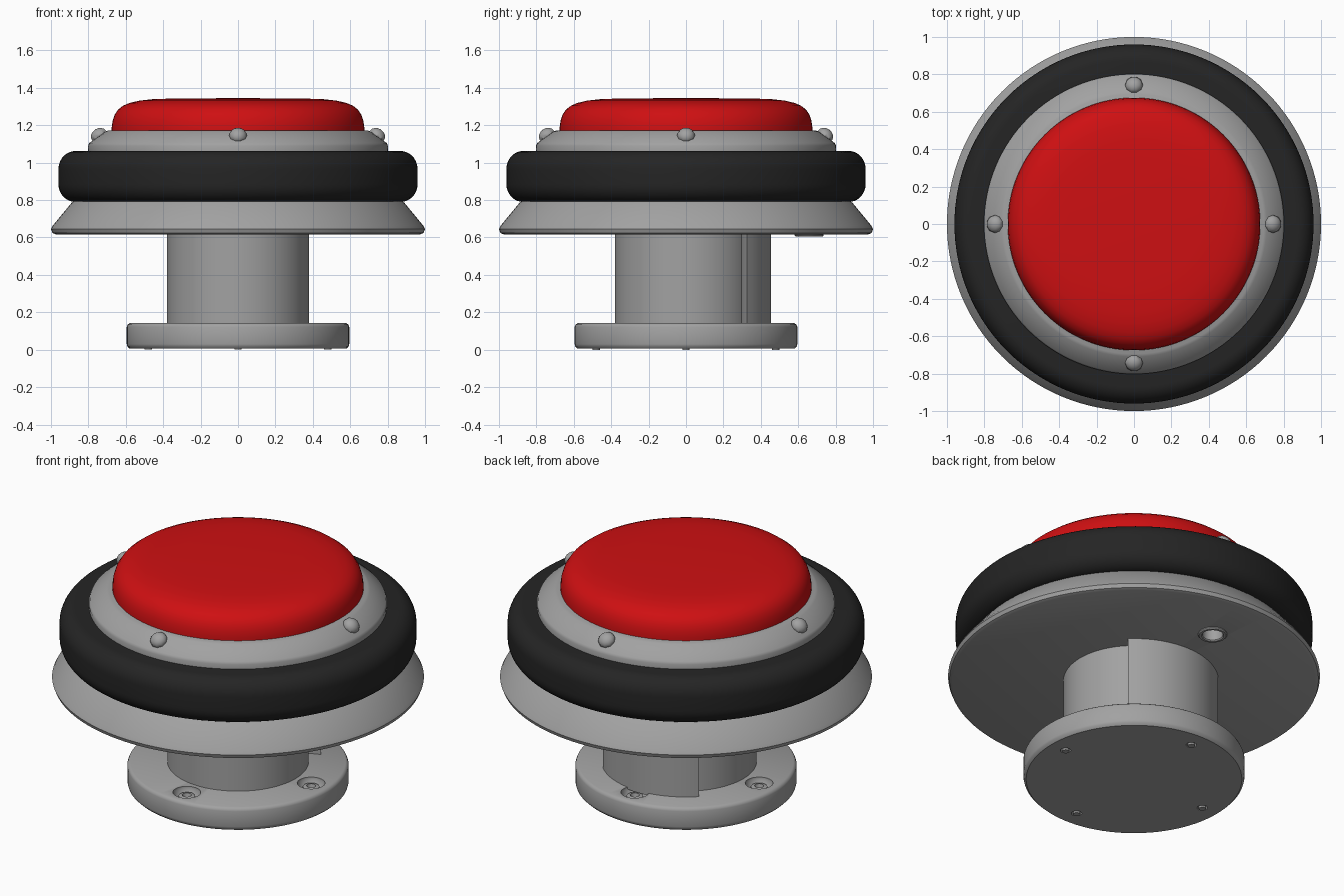
import bpy, bmesh, math
from mathutils import Matrix, Vector

if "Cube" in bpy.data.objects:
    bpy.data.objects.remove(bpy.data.objects["Cube"])

def mat(name, rgb):
    m = bpy.data.materials.new(name)
    m.diffuse_color = (*rgb, 1)
    m.use_nodes = True
    m.node_tree.nodes["Principled BSDF"].inputs["Base Color"].default_value = m.diffuse_color
    return m

GREY = mat("metal grey", (0.36, 0.36, 0.36))
BLACK = mat("rubber black", (0.018, 0.018, 0.018))
RED = mat("button red", (0.62, 0.005, 0.006))

def finish(name, bm, material, angle=35):
    bmesh.ops.recalc_face_normals(bm, faces=bm.faces)
    me = bpy.data.meshes.new(name)
    bm.to_mesh(me)
    bm.free()
    ob = bpy.data.objects.new(name, me)
    bpy.context.collection.objects.link(ob)
    me.materials.append(material)
    smooth(ob, angle)
    return ob

def smooth(ob, angle=35):
    bpy.ops.object.select_all(action='DESELECT')
    ob.select_set(True)
    bpy.context.view_layer.objects.active = ob
    bpy.ops.object.shade_smooth_by_angle(angle=math.radians(angle))

def lathe(name, profile, material, steps=96, at=(0, 0)):
    """Spin an (r, z) profile; ends on the axis close the shape."""
    bm = bmesh.new()
    rings = []
    for r, z in profile:
        if r == 0:
            rings.append([bm.verts.new((at[0], at[1], z))] * steps)
        else:
            rings.append([bm.verts.new((at[0] + r * math.cos(2 * math.pi * i / steps),
                                        at[1] + r * math.sin(2 * math.pi * i / steps), z))
                          for i in range(steps)])
    for a, b in zip(rings, rings[1:]):
        for i in range(steps):
            j = (i + 1) % steps
            bm.faces.new(list(dict.fromkeys((a[i], a[j], b[j], b[i]))))
    return finish(name, bm, material)

def cut(ob, cutter):
    mod = ob.modifiers.new("cut", 'BOOLEAN')
    mod.object, mod.operation, mod.solver = cutter, 'DIFFERENCE', 'EXACT'
    smooth(ob)
    bpy.ops.object.modifier_apply(modifier=mod.name)
    bpy.data.objects.remove(cutter)
    smooth(ob)

# Base flange with four countersunk screw holes
base = lathe("base_flange", [(0, 0.006), (0.58, 0.006), (0.592, 0.018), (0.595, 0.03),
                             (0.595, 0.122), (0.59, 0.134), (0.578, 0.142), (0, 0.142)], GREY)
for i in range(4):
    a = i * math.pi / 2
    p = (0.48 * math.cos(a), 0.48 * math.sin(a))
    cut(base, lathe("hole_cutter", [(0, -0.05), (0.028, -0.05), (0.028, 0.075), (0.055, 0.095),
                                    (0.075, 0.13), (0.075, 0.2), (0, 0.2)], GREY, 24, p))
    # Screw with a recessed socket
    lathe(f"base_screw_{i + 1}", [(0, 0.0), (0.02, 0.0), (0.02, 0.08), (0.05, 0.1), (0.045, 0.122),
                                  (0.025, 0.126), (0.02, 0.105), (0, 0.105)], GREY, 12, p)

# Round stem
lathe("stem", [(0, 0.13), (0.38, 0.13), (0.38, 0.63), (0, 0.63)], GREY)

# Raised curved rib on the back of the stem
bm = bmesh.new()
outline = [(0.24, 0.297)]
for i in range(25):
    a = math.radians(46 + 88 * i / 24)
    outline.append((0.455 * math.cos(a), 0.455 * math.sin(a)))
outline.append((-0.24, 0.297))
face = bm.faces.new([bm.verts.new((x, y, 0.13)) for x, y in outline])
top = bmesh.ops.extrude_face_region(bm, geom=[face])
bmesh.ops.translate(bm, vec=(0, 0, 0.5), verts=[g for g in top["geom"] if isinstance(g, bmesh.types.BMVert)])
finish("stem_back_rib", bm, GREY, 25)

# Flared skirt with a cable hole underneath
skirt = lathe("skirt", [(0, 0.617), (0.975, 0.617), (0.992, 0.624), (1.0, 0.645), (0.99, 0.664),
                        (0.89, 0.785), (0.87, 0.8), (0, 0.8)], GREY, 128)
cut(skirt, lathe("cable_cutter", [(0, 0.5), (0.06, 0.5), (0.06, 0.7), (0, 0.7)], GREY, 32, (0, 0.658)))
lathe("cable_hole_rim", [(0.055, 0.68), (0.055, 0.612), (0.06, 0.606), (0.073, 0.606),
                         (0.078, 0.612), (0.078, 0.63), (0.055, 0.68)], GREY, 32, (0, 0.658))

# Fat rubber ring
c = [math.radians(t) for t in range(0, 91, 10)]
low = [(0.87 + 0.09 * math.sin(t), 0.885 - 0.095 * math.cos(t)) for t in c]
high = [(0.87 + 0.09 * math.cos(t), 0.965 + 0.097 * math.sin(t)) for t in c]
lathe("rubber_ring", [(0, 0.79)] + low + high + [(0, 1.062)], BLACK, 128)

# Bevelled collar holding the button
lathe("collar", [(0, 1.05), (0.8, 1.05), (0.802, 1.09), (0.795, 1.105), (0.71, 1.165),
                 (0.695, 1.172), (0, 1.172)], GREY, 128)

# Collar screws, tilted to follow the bevel
for i in range(4):
    bm = bmesh.new()
    bmesh.ops.create_uvsphere(bm, u_segments=10, v_segments=8, radius=0.048)
    bm.transform(Matrix.Rotation(i * math.pi / 2, 4, 'Z') @ Matrix.Translation((0.743, 0, 1.145))
                 @ Matrix.Rotation(math.radians(35), 4, 'Y') @ Matrix.Diagonal((1, 1, 0.8, 1)))
    finish(f"collar_screw_{i + 1}", bm, GREY, 30)

# Domed push button
lathe("push_button", [(0, 1.16), (0.675, 1.16), (0.675, 1.19), (0.67, 1.225), (0.66, 1.255), (0.642, 1.283),
                      (0.615, 1.304), (0.58, 1.319), (0.53, 1.331), (0.46, 1.339), (0.35, 1.343),
                      (0, 1.345)], RED, 128)
